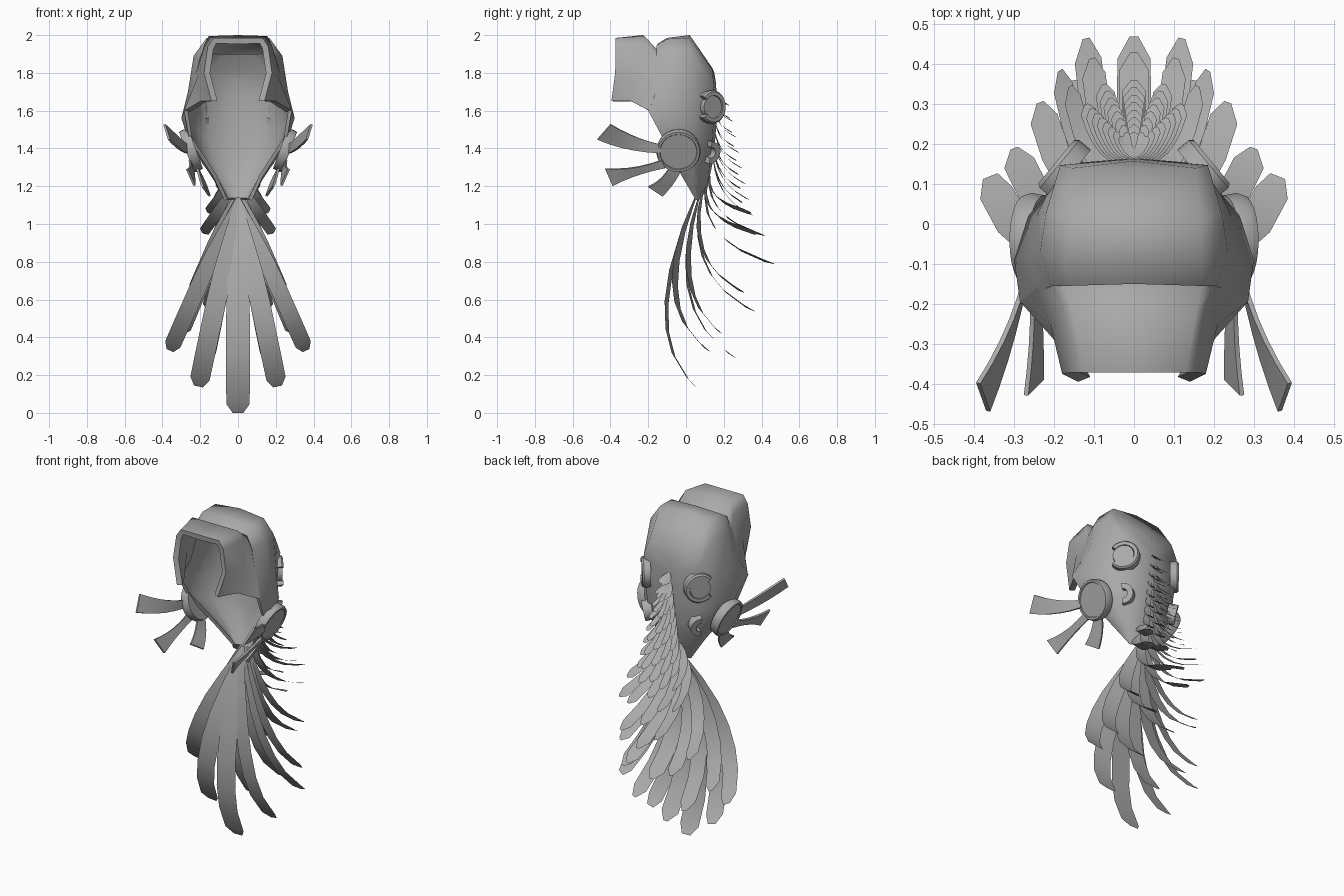
import bpy, math
from mathutils import Vector as V

if "Cube" in bpy.data.objects:
    bpy.data.objects.remove(bpy.data.objects["Cube"])

grey = bpy.data.materials.new("mid_grey")
grey.diffuse_color = (.4, .4, .4, 1)
grey.use_nodes = True
grey.node_tree.nodes["Principled BSDF"].inputs["Base Color"].default_value = grey.diffuse_color


def make(name, verts, faces, mirror=True, thick=0, angle=30):
    me = bpy.data.meshes.new(name)
    me.from_pydata([tuple(v) for v in verts], [], faces)
    me.materials.append(grey)
    ob = bpy.data.objects.new(name, me)
    bpy.context.collection.objects.link(ob)
    if mirror:
        ob.modifiers.new("mirror", 'MIRROR').merge_threshold = 0.002
    if thick:
        s = ob.modifiers.new("thickness", 'SOLIDIFY')
        s.thickness, s.offset = thick, -1
    bpy.ops.object.select_all(action='DESELECT')
    bpy.context.view_layer.objects.active = ob
    ob.select_set(True)
    bpy.ops.object.convert(target='MESH')
    bpy.ops.object.shade_smooth_by_angle(angle=math.radians(angle))
    return ob


def grid(name, rows, **kw):
    n = len(rows[0])
    faces = [(i*n+j, (i+1)*n+j, (i+1)*n+j+1, i*n+j+1)
             for i in range(len(rows)-1) for j in range(n-1)]
    return make(name, [p for r in rows for p in r], faces, **kw)


def bez(a, b, c, t):
    return V(a)*(1-t)**2 + V(b)*2*t*(1-t) + V(c)*t*t


def lathe(name, profile, centre, normal, a0=0, a1=360, steps=24):
    """Spin a closed (radius, height) profile about a normal; caps open arcs."""
    q = V(normal).to_track_quat('Z', 'Y')
    full, m = a1 - a0 == 360, len(profile)
    count = steps if full else steps + 1
    verts, faces = [], []
    for i in range(count):
        a = math.radians(a0 + (a1-a0)*i/steps)
        verts += [V(centre) + q @ V((r*math.cos(a), r*math.sin(a), h)) for r, h in profile]
    for i in range(steps):
        k = (i+1) % count
        faces += [(i*m+j, k*m+j, k*m+(j+1) % m, i*m+(j+1) % m) for j in range(m)]
    if not full:
        faces += [tuple(range(m)), tuple(reversed(range((count-1)*m, count*m)))]
    return make(name, verts, faces)


# Hood shell: rows from crown to chin, columns from face opening to back centre
grid("hood_shell", [
    [(0, -.15, 1.955), (0, -.10, 1.985), (0, .02, 2.0), (0, .14, 1.825), (0, .15, 1.80)],
    [(.17, -.155, 1.945), (.17, -.10, 1.98), (.165, .015, 1.985), (.155, .14, 1.815), (0, .158, 1.75)],
    [(.205, -.155, 1.87), (.235, -.07, 1.89), (.22, .03, 1.90), (.185, .147, 1.73), (0, .163, 1.68)],
    [(.24, -.17, 1.71), (.265, -.08, 1.70), (.245, .02, 1.68), (.18, .15, 1.60), (0, .165, 1.60)],
    [(.285, -.20, 1.60), (.30, -.09, 1.56), (.265, .02, 1.52), (.165, .14, 1.45), (0, .155, 1.45)],
    [(.26, -.12, 1.45), (.255, -.06, 1.42), (.225, .03, 1.38), (.14, .125, 1.32), (0, .14, 1.32)],
    [(.13, -.02, 1.25), (.13, .0, 1.235), (.12, .04, 1.22), (.09, .09, 1.20), (0, .115, 1.20)],
    [(.075, .05, 1.13), (.073, .055, 1.127), (.07, .06, 1.125), (.05, .07, 1.13), (0, .08, 1.13)],
], thick=.02, angle=60)

# Visor: arch projecting forward from the hood
grid("visor", [
    [(0, -.372, 1.985), (0, -.23, 2.0), (0, -.15, 1.92)],
    [(.13, -.372, 1.985), (.155, -.22, 1.995), (.17, -.15, 1.92)],
    [(.16, -.372, 1.94), (.18, -.2, 1.945), (.205, -.15, 1.86)],
    [(.18, -.375, 1.80), (.21, -.25, 1.79), (.245, -.16, 1.70)],
    [(.14, -.395, 1.65), (.20, -.29, 1.65), (.285, -.195, 1.60)],
], thick=.033, angle=60)

# Side discs, ear cups and the small hooks below them
lathe("cheek_disc", [(0, -.04), (.112, -.04), (.118, -.005), (.112, .012), (.1, .012), (.097, .007), (0, .007)],
      (.262, -.04, 1.385), (.92, 0, -.34))
ear_n = (.75, .62, 0)
lathe("ear_cup", [(0, -.025), (.06, -.025), (.06, .008), (0, .008)], (.192, .137, 1.62), ear_n)
lathe("ear_ring", [(.06, -.03), (.088, -.03), (.088, .008), (.08, .018), (.06, .018)],
      (.187, .137, 1.62), ear_n, -140, 140)
lathe("neck_hook", [(.028, -.012), (.06, -.012), (.06, .04), (.028, .04)],
      (.165, .11, 1.385), (.75, .58, -.2), -95, 95, 12)

# Swept blades fanning from each disc: upper and lower edge curves
blades = [
    [((.265, -.13, 1.42), (.30, -.27, 1.45), (.385, -.40, 1.53)),
     ((.265, -.14, 1.375), (.30, -.32, 1.385), (.36, -.47, 1.45))],
    [((.25, -.13, 1.34), (.245, -.28, 1.285), (.265, -.43, 1.295)),
     ((.235, -.11, 1.30), (.225, -.27, 1.27), (.225, -.39, 1.205))],
    [((.21, -.09, 1.30), (.195, -.13, 1.23), (.18, -.20, 1.20)),
     ((.20, -.03, 1.28), (.165, -.06, 1.22), (.145, -.125, 1.15))],
]
for i, edges in enumerate(blades):
    grid(f"disc_blade_{i+1}", [[bez(*e, t/5) for t in range(6)] for e in edges], thick=.012)


# Feathers: curved strips, narrow at the root, with chamfered tips
def feather(root, tip, width, bulge, tip_width):
    root, tip = V(root), V(tip)
    d = tip - root
    ctrl = root + d*.72
    ctrl.y = root.y - bulge
    a = math.atan2(d.x, -d.z)
    side = V((math.cos(a), -.9*math.sin(a), math.sin(a))).normalized()
    shape = [(0, .2), (.15, .6), (.3, .9), (.45, 1), (.6, 1), (.75, 1), (.93, .98), (1, tip_width)]
    rows = []
    for t, w in shape:
        p = bez(root, ctrl, tip, t)
        rows.append([p - side*w*width/2, p + side*w*width/2])
    return rows


def feather_layer(name, root, tips, width, bulges, tip_width=.25):
    verts, faces = [], []
    for k, tip in enumerate(tips):
        for s in ((1,) if k == 0 else (1, -1)):
            rows = feather(root, (tip[0]*s, tip[1], tip[2]), width*(1, .85, .75)[k], bulges[k], tip_width)
            b = len(verts)
            verts += [p for r in rows for p in r]
            faces += [(b+2*i, b+2*i+2, b+2*i+3, b+2*i+1) for i in range(len(rows)-1)]
    make(name, verts, faces, mirror=False)


# Long tail layers: root, then centre / middle / outer tips
tail = [
    ((0, .05, 1.14), [(0, 0, .0), (.21, .05, .14), (.36, .12, .33)], .126, (.31, .31, .25), .45),
    ((0, .07, 1.15), [(0, .20, .16), (.17, .265, .29), (.30, .19, .42)], .115, (.2, .2, .16)),
    ((0, .09, 1.18), [(0, .335, .47), (.15, .36, .54), (.235, .305, .64)], .105, (.11, .11, .1)),
    ((0, .11, 1.22), [(0, .47, .71), (.12, .465, .79), (.185, .385, .95)], .085, (.06, .06, .05)),
    ((0, .125, 1.27), [(0, .43, .84), (.105, .415, .94), (.16, .345, 1.06)], .075, (.03, .03, .03)),
]
for i, layer in enumerate(tail):
    feather_layer(f"tail_feathers_{i+1}", *layer)

# Short layers climbing the back of the hood
N = 8
for i in range(N):
    t = i/(N-1)
    y, z = .36 - .13*t, .98 + .64*t
    root = (0, .145 + .02*t, 1.34 + .34*t)
    lift = .12*(1-t) + .015
    tips = [(0, y, z), (.075-.055*t, y-.01*(1-t), z+lift*.5), (.12-.085*t, y-.05*(1-t)-.01, z+lift)]
    feather_layer(f"back_feathers_{i+1}", root, tips, .06-.037*t, (-.02, -.02, -.02))
